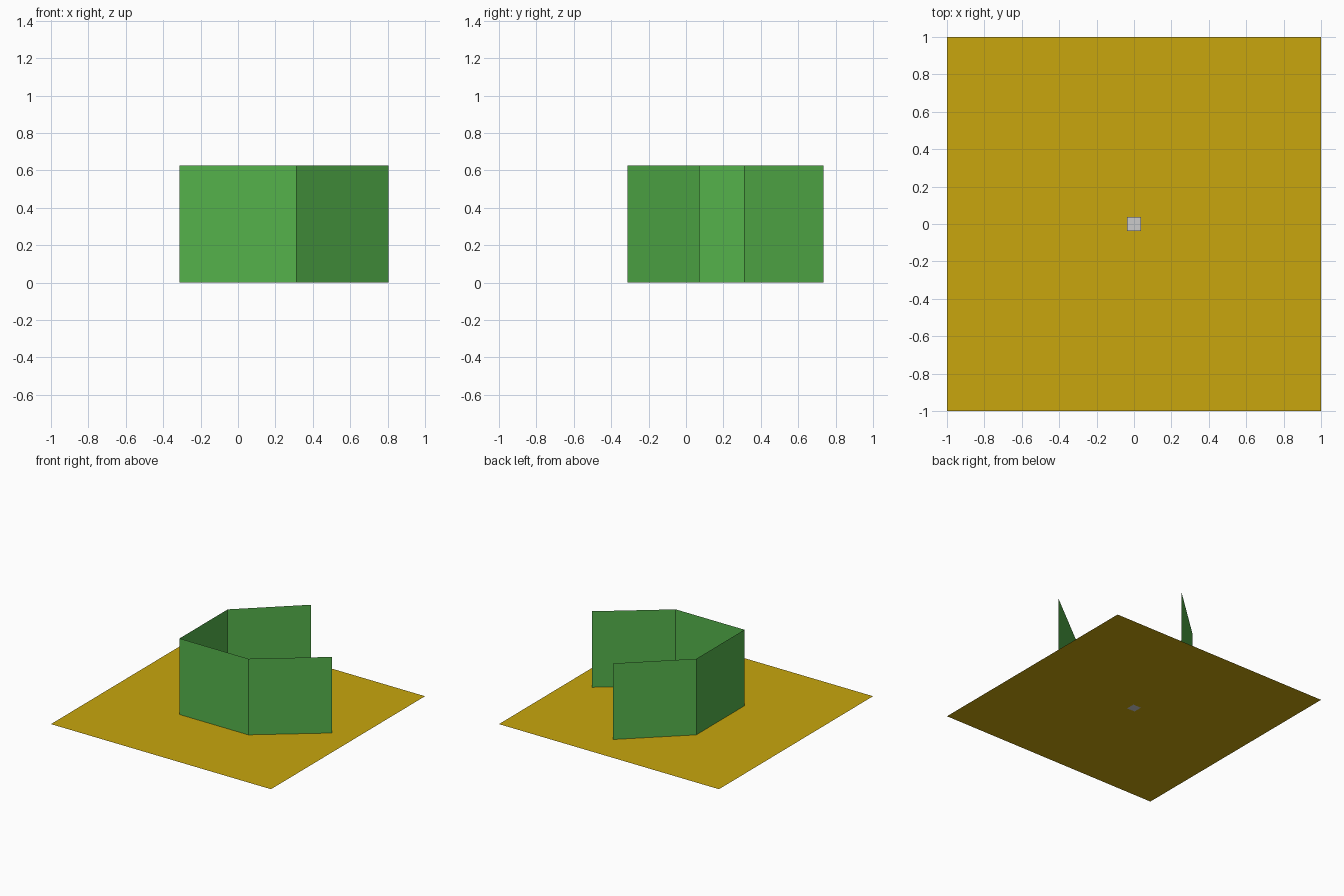
import bpy, math

if "Cube" in bpy.data.objects:
    bpy.data.objects.remove(bpy.data.objects["Cube"])

H = 0.625       # wall height
R = 0.3125      # half the enclosure width


def material(name, rgb):
    m = bpy.data.materials.new(name)
    m.diffuse_color = (*rgb, 1)
    m.use_nodes = True
    m.node_tree.nodes["Principled BSDF"].inputs["Base Color"].default_value = m.diffuse_color
    return m


gold = material("gold", (0.58, 0.38, 0.004))
green = material("green", (0.09, 0.45, 0.07))


def mesh_object(name, verts, faces, mat):
    me = bpy.data.meshes.new(name)
    me.from_pydata(verts, [], faces)
    me.materials.append(mat)
    ob = bpy.data.objects.new(name, me)
    bpy.context.collection.objects.link(ob)
    return ob


# Flat square floor
mesh_object("floor", [(-1, -1, 0), (1, -1, 0), (1, 1, 0), (-1, 1, 0)], [(0, 1, 2, 3)], gold)


def wall(name, start, degrees):
    """Thin upright panel hinged at start, running 2R along the given heading."""
    a = math.radians(degrees)
    x, y = start
    ex, ey = x + 2 * R * math.cos(a), y + 2 * R * math.sin(a)
    mesh_object(name, [(x, y, 0), (ex, ey, 0), (ex, ey, H), (x, y, H)], [(0, 1, 2, 3)], green)


# Two fixed walls and two swung-open panels
wall("front_wall", (-R, -R), 0)
wall("left_wall", (-R, -R), 90)
wall("right_open_panel", (R, -R), 38)
wall("back_open_panel", (-R, R), 42.5)

# Small block in the middle of the floor
S = 0.074
bpy.ops.mesh.primitive_cube_add(size=S, location=(0, 0, S / 2))
bpy.context.object.name = "centre_block"
